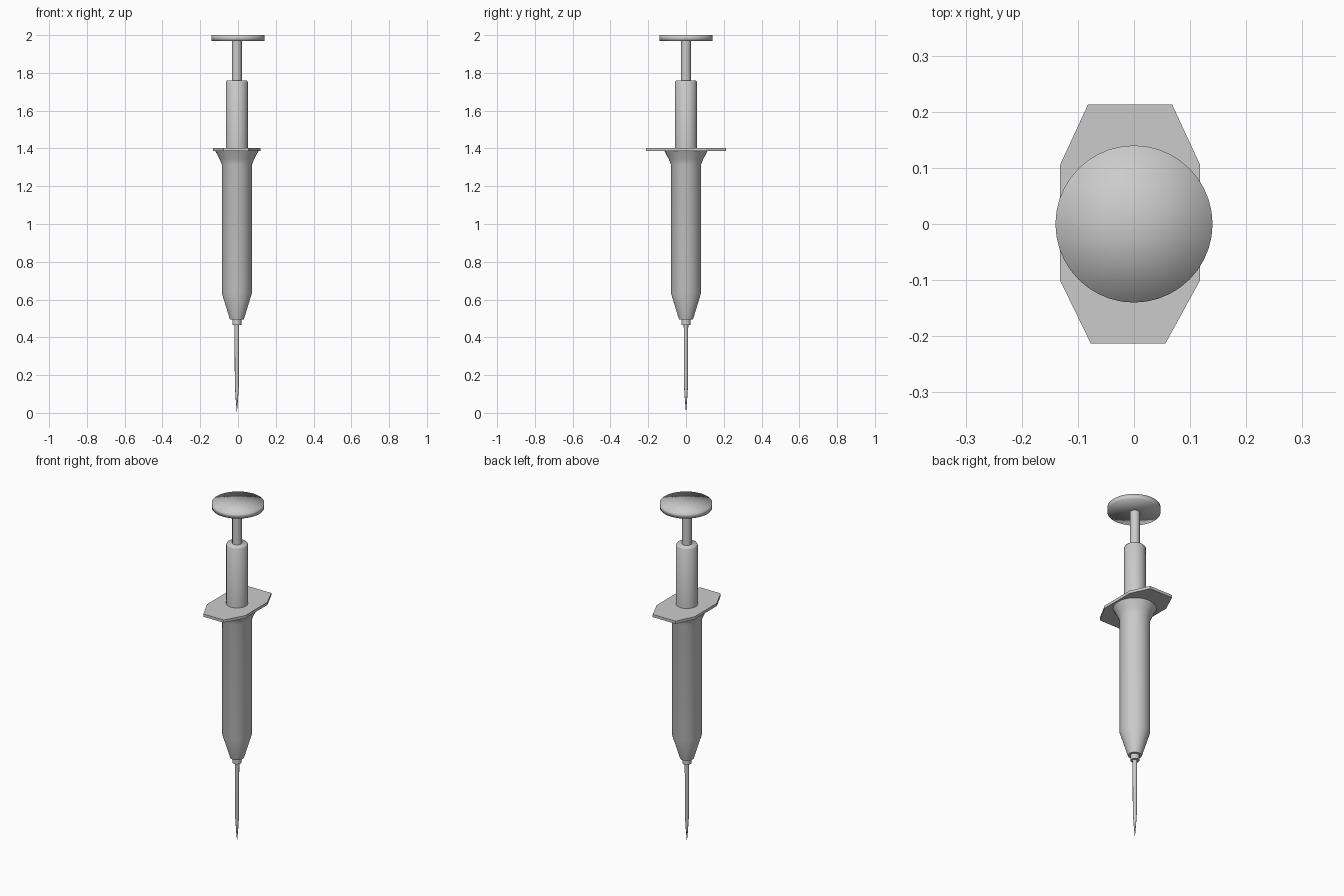
import bpy, bmesh, math

if "Cube" in bpy.data.objects:
    bpy.data.objects.remove(bpy.data.objects["Cube"])

AXIS_X = -0.006  # the barrel sits a hair left of the thumb pad


def lathe(name, profile, x=AXIS_X, sides=32, angle=30):
    """Solid of revolution from (radius, z) points, bottom to top, capped at both ends."""
    bm = bmesh.new()
    rings = []
    for r, z in profile:
        if r == 0:
            rings.append([bm.verts.new((x, 0, z))])
        else:
            rings.append([bm.verts.new((x + r * math.cos(2 * math.pi * i / sides),
                                        r * math.sin(2 * math.pi * i / sides), z))
                          for i in range(sides)])
    for a, b in zip(rings, rings[1:]):
        for i in range(sides):
            j = (i + 1) % sides
            lower = [a[0]] if len(a) == 1 else [a[i], a[j]]
            upper = [b[0]] if len(b) == 1 else [b[j], b[i]]
            bm.faces.new(lower + upper)
    for ring in (rings[0], rings[-1]):
        if len(ring) > 1:
            bm.faces.new(ring)
    return finish(name, bm, angle)


def finish(name, bm, angle):
    bmesh.ops.recalc_face_normals(bm, faces=bm.faces)
    mesh = bpy.data.meshes.new(name)
    bm.to_mesh(mesh)
    bm.free()
    ob = bpy.data.objects.new(name, mesh)
    bpy.context.collection.objects.link(ob)
    bpy.ops.object.select_all(action='DESELECT')
    ob.select_set(True)
    bpy.context.view_layer.objects.active = ob
    bpy.ops.object.shade_smooth_by_angle(angle=math.radians(angle))
    return ob


# Needle with a long sharpened point, and the small hub that holds it
lathe("needle", [(0, 0), (0.006, 0.07), (0.011, 0.15), (0.012, 0.48)], sides=16)
lathe("needle_hub", [(0.024, 0.465), (0.024, 0.50)], sides=24)

# Barrel: tapered nose, straight body, flare under the finger flange
lathe("barrel", [(0.037, 0.495), (0.08, 0.635), (0.08, 1.315),
                 (0.092, 1.345), (0.116, 1.39)], angle=40)

# Finger flange: elongated octagonal plate
outline = [(-0.082, 0.213), (0.068, 0.213), (0.118, 0.105), (0.118, -0.10),
           (0.056, -0.213), (-0.077, -0.213), (-0.132, -0.10), (-0.132, 0.105)]
bm = bmesh.new()
base = bm.faces.new([bm.verts.new((x, y, 1.387)) for x, y in outline])
top = bmesh.ops.extrude_face_region(bm, geom=[base])
bmesh.ops.translate(bm, vec=(0, 0, 0.016),
                    verts=[v for v in top["geom"] if isinstance(v, bmesh.types.BMVert)])
finish("finger_flange", bm, 20)

# Plunger: thick lower shaft, thin rod, and round thumb pad with soft shading
lathe("plunger_shaft", [(0.058, 1.395), (0.058, 1.752), (0.053, 1.76)], angle=60)
lathe("plunger_rod", [(0.026, 1.75), (0.026, 1.98)], sides=24)
lathe("thumb_pad", [(0, 1.97), (0.14, 1.97), (0.14, 2.0), (0, 2.0)], x=0, sides=40, angle=100)
